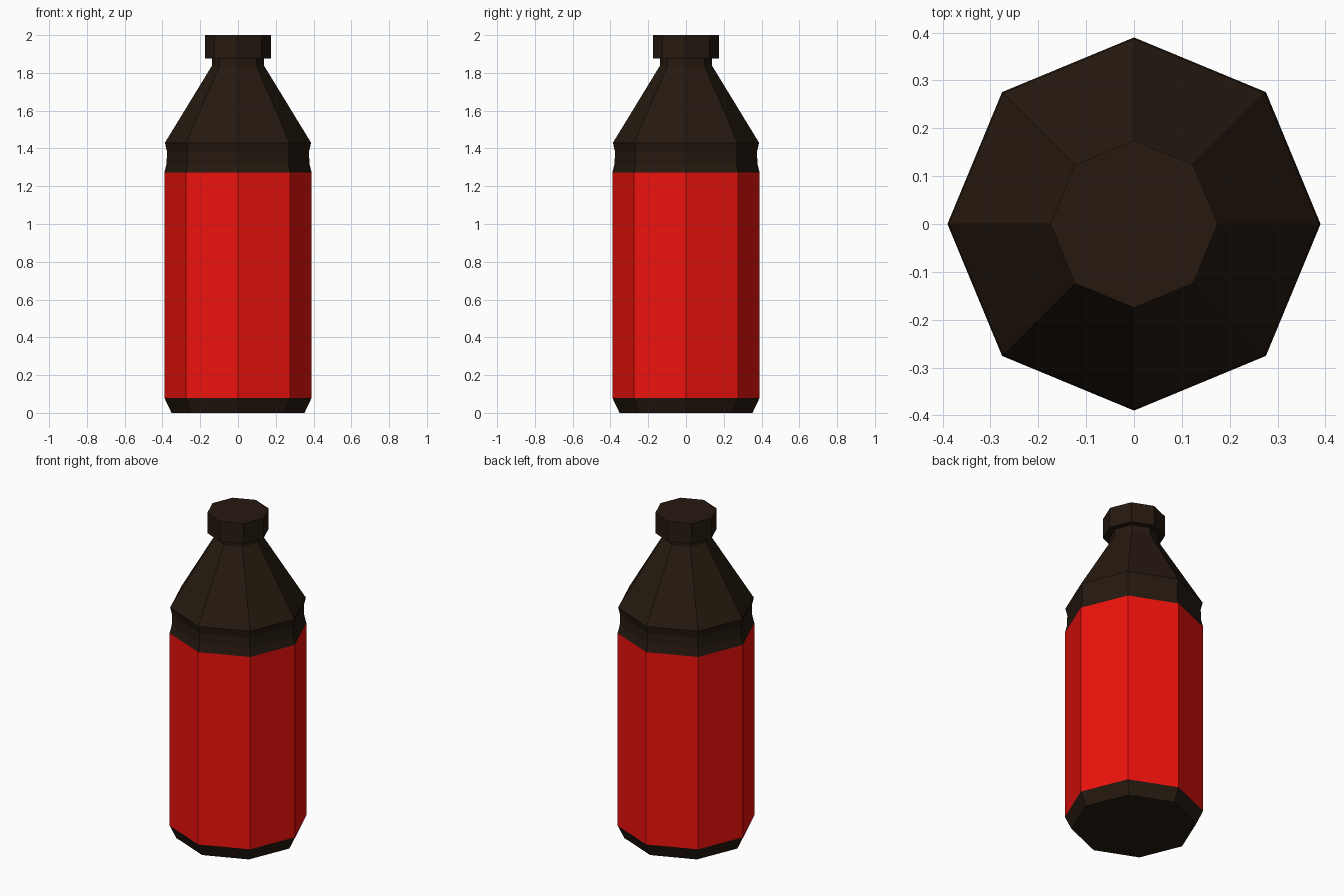
import bpy, bmesh
from math import cos, sin, tau

if "Cube" in bpy.data.objects:
    bpy.data.objects.remove(bpy.data.objects["Cube"])

SIDES = 8


def material(name, rgb):
    mat = bpy.data.materials.new(name)
    mat.diffuse_color = (*rgb, 1)
    mat.use_nodes = True
    mat.node_tree.nodes["Principled BSDF"].inputs["Base Color"].default_value = mat.diffuse_color
    return mat


def lathe(name, profile, mat):
    """Revolve (radius, height) points into an eight-sided shell; radius 0 closes with a flat cap."""
    bm = bmesh.new()
    rings = []
    closed = [r == 0 for r, z in profile]
    for r, z in profile:
        if r > 0:
            rings.append([bm.verts.new((r * cos(tau * i / SIDES), r * sin(tau * i / SIDES), z))
                          for i in range(SIDES)])
    for low, high in zip(rings, rings[1:]):
        for i in range(SIDES):
            j = (i + 1) % SIDES
            bm.faces.new((low[i], low[j], high[j], high[i]))
    if closed[0]:
        bm.faces.new(rings[0][::-1])
    if closed[-1]:
        bm.faces.new(rings[-1])
    mesh = bpy.data.meshes.new(name)
    bm.to_mesh(mesh)
    bm.free()
    mesh.materials.append(mat)
    obj = bpy.data.objects.new(name, mesh)
    bpy.context.collection.objects.link(obj)
    return obj


dark = material("dark_brown", (0.019, 0.010, 0.005))
red = material("label_red", (0.85, 0.006, 0.004))

# Chamfered foot with flat underside
lathe("bottle_base", [(0, 0), (0.352, 0), (0.39, 0.08)], dark)

# Red wrap around the straight body
lathe("label", [(0.39, 0.08), (0.39, 1.272)], red)

# Grooved waist, tapered shoulder and short neck
lathe("shoulder_and_neck", [(0.39, 1.272), (0.378, 1.32), (0.376, 1.385), (0.387, 1.43),
                            (0.138, 1.838), (0.138, 1.875)], dark)

# Screw cap, underside ring meets the neck
lathe("cap", [(0.138, 1.875), (0.175, 1.875), (0.175, 2.0), (0, 2.0)], dark)
